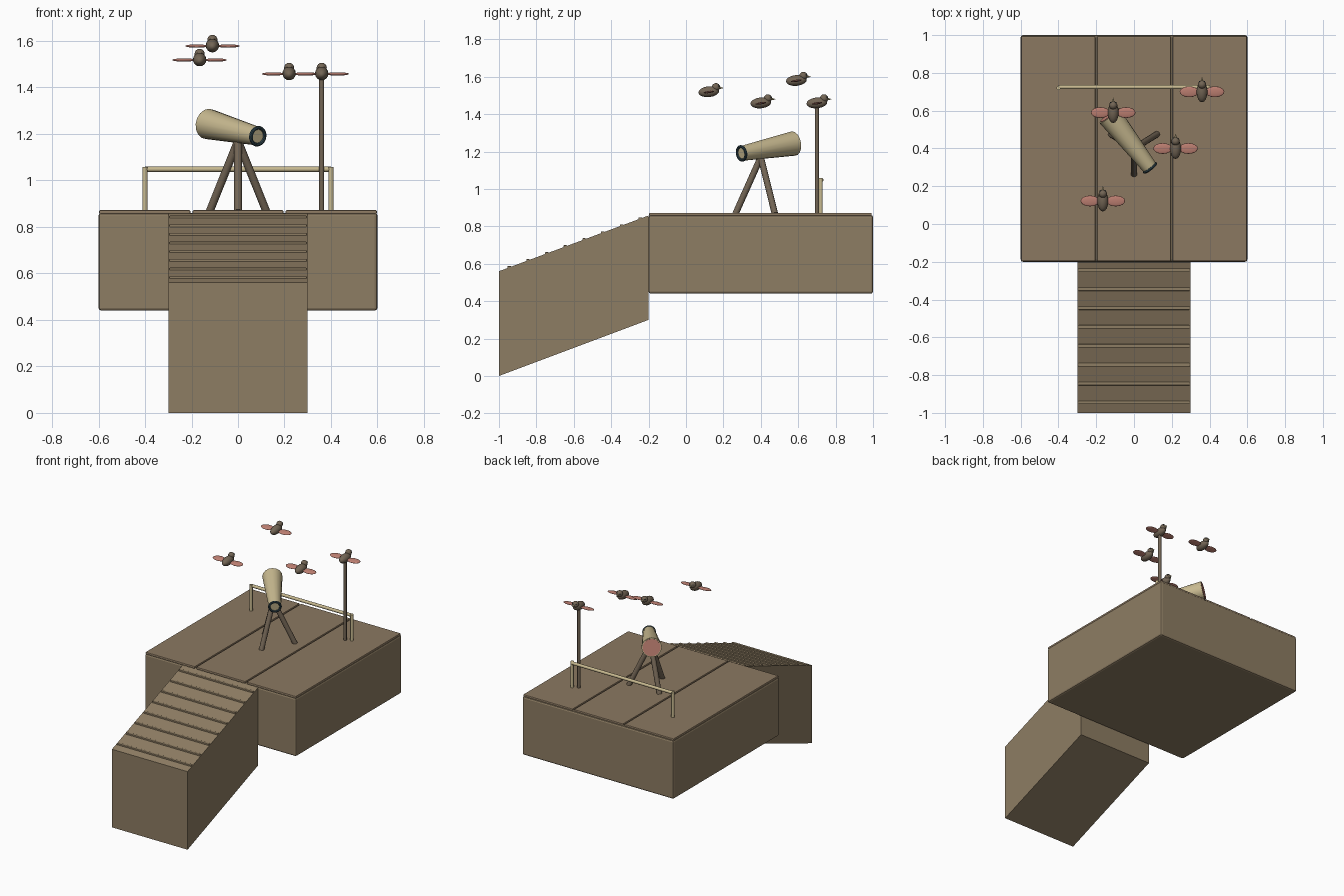
import bpy, bmesh, math
from mathutils import Vector

cube = bpy.data.objects.get("Cube")
if cube:
    bpy.data.objects.remove(cube)


def material(name, rgb):
    m = bpy.data.materials.new(name)
    m.use_nodes = True
    m.diffuse_color = (*rgb, 1)
    m.node_tree.nodes["Principled BSDF"].inputs["Base Color"].default_value = (*rgb, 1)
    return m


WOOD = material("wood brown", (0.27, 0.205, 0.125))
PLANK = material("plank brown", (0.26, 0.19, 0.12))
DARK = material("dark wood", (0.17, 0.13, 0.09))
CREAM = material("brass cream", (0.58, 0.49, 0.28))
PINK = material("dusty pink", (0.55, 0.23, 0.18))
TEAL = material("dark teal", (0.03, 0.06, 0.075))


def finish(name, mat, smooth=True):
    ob = bpy.context.object
    ob.name = name
    ob.data.materials.append(mat)
    if smooth:
        bpy.ops.object.shade_smooth_by_angle(angle=math.radians(40))
    return ob


def box(name, lo, hi, mat, bevel=0):
    lo, hi = Vector(lo), Vector(hi)
    bpy.ops.mesh.primitive_cube_add(size=1, location=(lo + hi) / 2)
    bpy.context.object.scale = hi - lo
    bpy.ops.object.transform_apply(location=False, rotation=False)
    ob = finish(name, mat, False)
    if bevel:
        mod = ob.modifiers.new("soft edges", 'BEVEL')
        mod.width, mod.segments = bevel, 2
    return ob


def rod(name, a, b, r1, mat, r2=None, sides=12):
    a, b = Vector(a), Vector(b)
    bpy.ops.mesh.primitive_cone_add(vertices=sides, radius1=r1, radius2=r1 if r2 is None else r2,
                                    depth=(b - a).length, location=(a + b) / 2,
                                    rotation=(b - a).to_track_quat('Z', 'Y').to_euler())
    return finish(name, mat)


def ball(name, at, size, mat, tilt=0, segments=16, rings=8):
    bpy.ops.mesh.primitive_uv_sphere_add(segments=segments, ring_count=rings, radius=1,
                                         location=at, rotation=(tilt, 0, 0))
    bpy.context.object.scale = size
    ob = finish(name, mat, False)
    bpy.ops.object.shade_smooth()
    return ob


# Platform with three deck planks
box("platform", (-0.6, -0.2, 0.44), (0.6, 1, 0.86), WOOD, 0.012)
for i, (x0, x1) in enumerate([(-0.597, -0.205), (-0.195, 0.195), (0.205, 0.597)]):
    box(f"deck_plank_{i + 1}", (x0, -0.197, 0.855), (x1, 0.993, 0.872), PLANK, 0.005)

# Sloping ramp extruded from its side profile
bm = bmesh.new()
side = bm.faces.new([bm.verts.new((-0.3, y, z)) for y, z in
                     [(-1, 0), (-0.2, 0.3), (-0.2, 0.858), (-1, 0.56)]])
wall = bmesh.ops.extrude_face_region(bm, geom=[side])["geom"]
bmesh.ops.translate(bm, vec=(0.6, 0, 0), verts=[v for v in wall if isinstance(v, bmesh.types.BMVert)])
bmesh.ops.recalc_face_normals(bm, faces=bm.faces)
mesh = bpy.data.meshes.new("ramp")
bm.to_mesh(mesh)
bm.free()
mesh.materials.append(WOOD)
bpy.context.collection.objects.link(bpy.data.objects.new("ramp", mesh))

# Foot grips across the ramp
for i in range(8):
    y = -0.945 + i * 0.1
    z = 0.56 + (y + 1) * 0.3725
    box(f"ramp_grip_{i + 1}", (-0.295, y - 0.009, z - 0.008), (0.295, y + 0.009, z + 0.007), WOOD, 0.003)

# Tripod
for i in range(3):
    a = math.radians(-90 + 120 * i)
    foot = (0.14 * math.cos(a), 0.405 + 0.14 * math.sin(a), 0.868)
    rod(f"tripod_leg_{i + 1}", foot, (0, 0.4, 1.17), 0.017, DARK)

# Telescope tube, eyepiece and front lens
eye, front = Vector((0.085, 0.297, 1.19)), Vector((-0.13, 0.575, 1.243))
axis = (front - eye).normalized()
rod("telescope_tube", eye, front, 0.04, CREAM, 0.066, 16)
rod("telescope_front_lens", front - axis * 0.004, front + axis * 0.003, 0.059, PINK, sides=16)
bpy.ops.mesh.primitive_torus_add(major_segments=20, minor_segments=8, major_radius=0.037,
                                 minor_radius=0.008, location=eye,
                                 rotation=axis.to_track_quat('Z', 'Y').to_euler())
finish("telescope_eyepiece_ring", TEAL)

# Safety rail at the back
for name, x in (("left", 0.4), ("right", -0.4)):
    rod(f"rail_post_{name}", (x, 0.72, 0.865), (x, 0.72, 1.058), 0.011, CREAM)
rod("rail_bar", (-0.4, 0.725, 1.048), (0.4, 0.725, 1.048), 0.011, CREAM)

# Perch pole
rod("perch_pole", (0.36, 0.7, 0.865), (0.36, 0.7, 1.44), 0.011, DARK)

# Birds facing the back
for i, (x, y, z) in enumerate([(0.36, 0.7, 1.46), (0.22, 0.4, 1.46),
                               (-0.11, 0.59, 1.58), (-0.165, 0.122, 1.52)]):
    n = f"bird_{i + 1}_"
    ball(n + "body", (x, y, z), (0.029, 0.056, 0.029), DARK, math.radians(6))
    ball(n + "head", (x, y + 0.038, z + 0.024), (0.022, 0.022, 0.022), DARK)
    rod(n + "beak", (x, y + 0.054, z + 0.021), (x, y + 0.08, z + 0.019), 0.008, CREAM, 0, 8)
    for name, s in (("left", 1), ("right", -1)):
        ball(n + "wing_" + name, (x + s * 0.068, y, z - 0.002), (0.05, 0.029, 0.006), PINK,
             math.radians(8))
        ball(n + "eye_" + name, (x + s * 0.013, y + 0.053, z + 0.031), (0.004, 0.004, 0.004), TEAL,
             segments=8, rings=6)
